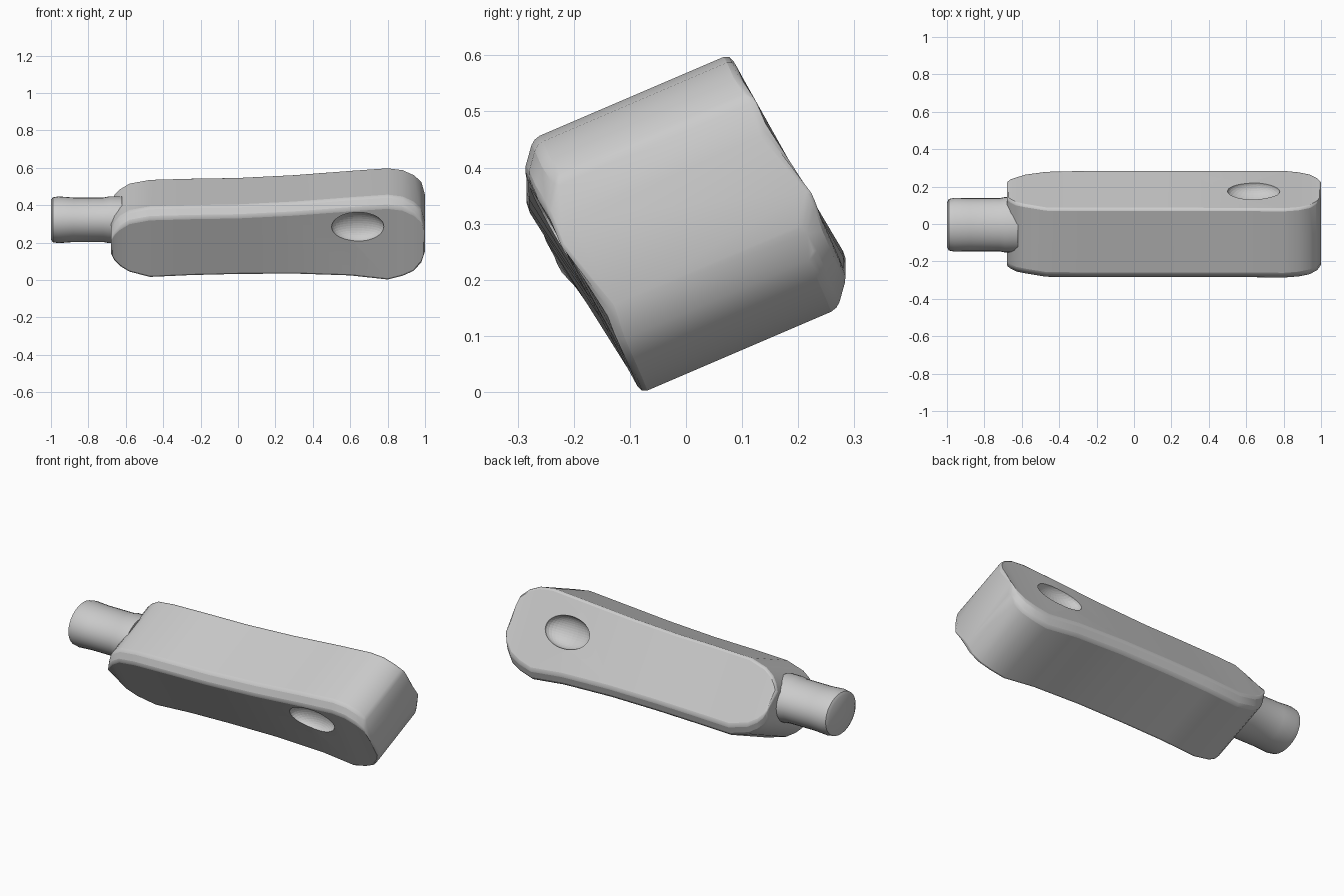
import bpy, bmesh, math
from mathutils import Vector

if "Cube" in bpy.data.objects:
    bpy.data.objects.remove(bpy.data.objects["Cube"])


def loft(name, rings):
    """Skin a list of equal-length rings and cap both ends."""
    bm = bmesh.new()
    loops = [[bm.verts.new(p) for p in ring] for ring in rings]
    n = len(loops[0])
    for a, b in zip(loops, loops[1:]):
        for i in range(n):
            j = (i + 1) % n
            bm.faces.new((a[i], a[j], b[j], b[i]))
    bm.faces.new(loops[0])
    bm.faces.new(loops[-1])
    bmesh.ops.recalc_face_normals(bm, faces=bm.faces)
    mesh = bpy.data.meshes.new(name)
    bm.to_mesh(mesh)
    bm.free()
    ob = bpy.data.objects.new(name, mesh)
    bpy.context.collection.objects.link(ob)
    return ob


def smooth(ob, angle):
    bpy.ops.object.select_all(action='DESELECT')
    bpy.context.view_layer.objects.active = ob
    ob.select_set(True)
    bpy.ops.object.shade_smooth_by_angle(angle=math.radians(angle))


# Tilted block body: x, upper ridge (y, z), lower ridge (y, z)
sections = [
    (-.68, .14, .42, -.14, .14), (-.66, .125, .46, -.125, .10),
    (-.63, .11, .49, -.115, .07), (-.58, .10, .52, -.10, .04),
    (-.47, .082, .54, -.085, .012), (-.25, .08, .546, -.08, .022),
    (0, .08, .55, -.08, .028), (.3, .08, .565, -.08, .03),
    (.6, .08, .588, -.08, .02), (.8, .078, .602, -.08, -.002),
    (.88, .084, .592, -.088, .018), (.94, .096, .565, -.10, .045),
    (.98, .118, .53, -.12, .09), (1.0, .145, .46, -.14, .15),
]


def body_ring(x, ty, tz, by, bz):
    return [(x, ty, tz), (x, ty - .35, tz - .15), (x, ty - .367, tz - .21),
            (x, by, bz), (x, by + .35, bz + .15), (x, by + .367, bz + .21)]


body = loft("body", [body_ring(*s) for s in sections])
bev = body.modifiers.new("soft_edges", 'BEVEL')
bev.width = .012
bev.segments = 2
bev.limit_method = 'ANGLE'
bev.angle_limit = math.radians(28)

# Finger dents on the two broad sides
for name, y, z in (("front_dent", -.235, .285), ("back_dent", .175, .425)):
    bpy.ops.mesh.primitive_uv_sphere_add(segments=32, ring_count=20, location=(.64, y, z))
    cutter = bpy.context.object
    cutter.name = name + "_cutter"
    cutter.scale = (.14, .065, .088)
    cutter.rotation_euler = (math.radians(29), 0, 0)
    cutter.hide_render = True
    cutter.hide_set(True)
    cut = body.modifiers.new(name, 'BOOLEAN')
    cut.operation = 'DIFFERENCE'
    cut.solver = 'EXACT'
    cut.object = cutter
smooth(body, 35)

# Round neck with a slightly flared tip
neck_profile = [(-1.0, .118, .105), (-.99, .138, .12), (-.96, .144, .125),
                (-.88, .142, .119), (-.72, .142, .119), (-.69, .148, .125), (-.62, .148, .125)]
neck = loft("neck", [[(x, -.004 + ry * math.cos(a), .322 + rz * math.sin(a))
                      for a in (math.tau * i / 32 for i in range(32))]
                     for x, ry, rz in neck_profile])
smooth(neck, 40)
